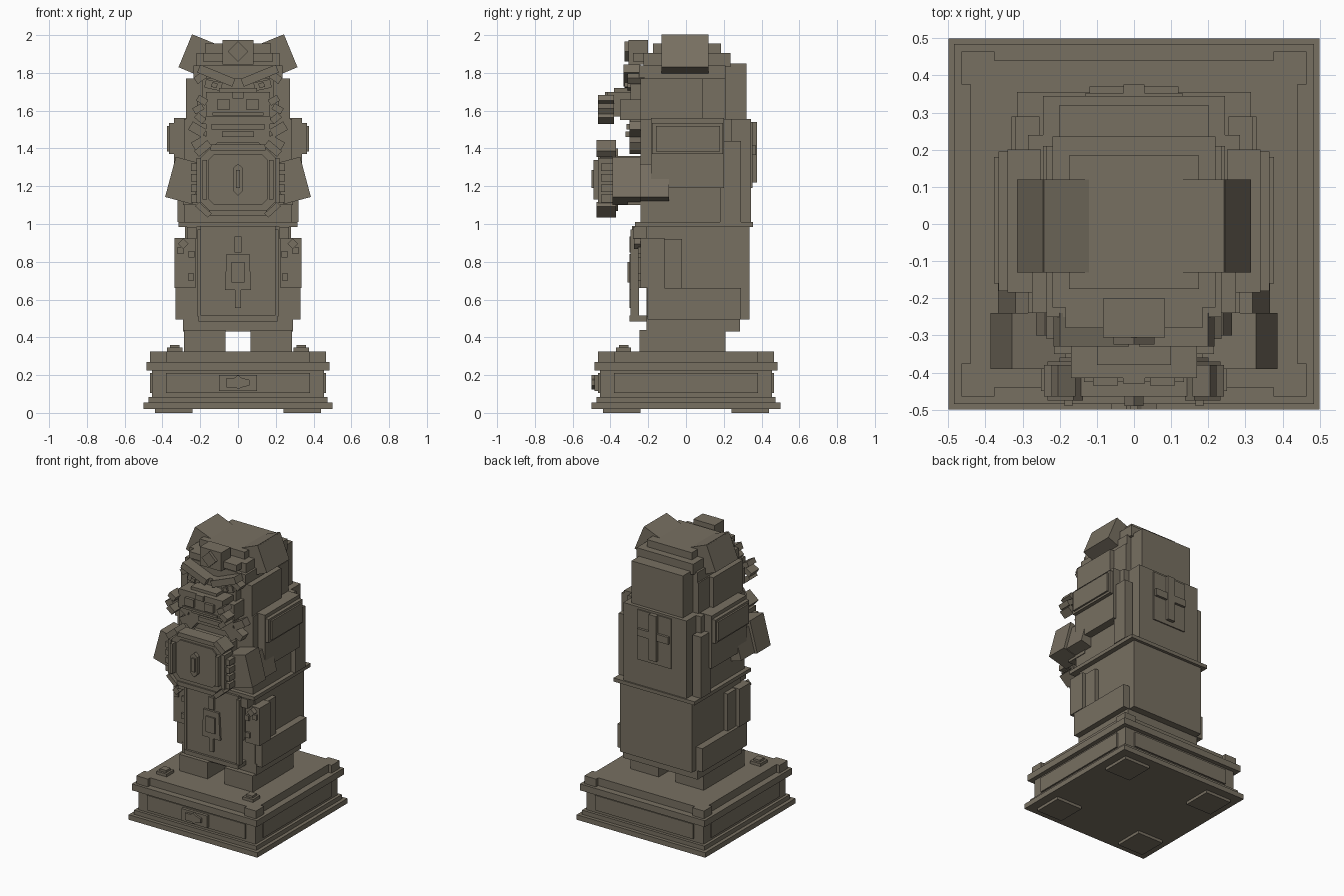
import bpy, math
from mathutils import Matrix, Vector

stone = bpy.data.materials.new("stone")
stone.diffuse_color = (0.185, 0.16, 0.12, 1)


def mesh_object(name, verts, faces):
    me = bpy.data.meshes.new(name)
    me.from_pydata(verts, [], faces)
    me.materials.append(stone)
    ob = bpy.data.objects.new(name, me)
    bpy.context.collection.objects.link(ob)
    return ob


def prism(name, outline, y0, y1):
    """Outline in x, z (counter-clockwise from the front) extruded from y0 (front) to y1 (back)."""
    n = len(outline)
    verts = [(x, y0, z) for x, z in outline] + [(x, y1, z) for x, z in outline]
    faces = [tuple(range(n)), tuple(range(2 * n - 1, n - 1, -1))]
    faces += [(i, i + n, (i + 1) % n + n, (i + 1) % n) for i in range(n)]
    return mesh_object(name, verts, faces)


def box(name, x0, x1, y0, y1, z0, z1):
    return prism(name, [(x0, z0), (x1, z0), (x1, z1), (x0, z1)], y0, y1)


def cbox(name, hx, y0, y1, z0, z1):
    return box(name, -hx, hx, y0, y1, z0, z1)


def slab(name, h, z0, z1):
    return cbox(name, h, -h, h, z0, z1)


def mirror_x(outline):
    return [(-x, z) for x, z in reversed(outline)]


def pair_prism(name, outline, y0, y1):
    prism("right_" + name, outline, y0, y1)
    prism("left_" + name, mirror_x(outline), y0, y1)


def pair(name, x0, x1, y0, y1, z0, z1):
    pair_prism(name, [(x0, z0), (x1, z0), (x1, z1), (x0, z1)], y0, y1)


def pair_tilted(name, cx, cz, w, h, deg, y0, y1):
    """Mirrored boxes turned about the front-back axis (positive = counter-clockwise on the right)."""
    rot = Matrix.Rotation(math.radians(deg), 2)
    pts = [Vector((cx, cz)) + rot @ Vector((sx * w / 2, sz * h / 2))
           for sx, sz in ((-1, -1), (1, -1), (1, 1), (-1, 1))]
    pair_prism(name, [tuple(p) for p in pts], y0, y1)


def chamfered(hx, z0, z1, c):
    return [(-hx + c, z0), (hx - c, z0), (hx, z0 + c), (hx, z1 - c),
            (hx - c, z1), (-hx + c, z1), (-hx, z1 - c), (-hx, z0 + c)]


# Pedestal
slab("plinth_bottom", 0.5, 0.02, 0.055)
slab("plinth_step", 0.475, 0.055, 0.085)
slab("plinth_core", 0.455, 0.085, 0.225)
slab("plinth_cornice", 0.485, 0.225, 0.27)
slab("plinth_top", 0.44, 0.27, 0.325)
for s in (-1, 1):
    y0, y1 = sorted((s * 0.375, s * 0.465))
    pair("plinth_corner", 0.375, 0.465, y0, y1, 0.27, 0.325)
    f0, f1 = sorted((s * 0.24, s * 0.44))
    pair("plinth_foot", 0.24, 0.44, f0, f1, 0, 0.02)
cbox("plinth_panel_front_back", 0.38, -0.465, 0.465, 0.105, 0.21)
cbox("plinth_panel_sides", 0.465, -0.38, 0.38, 0.105, 0.21)
cbox("plinth_plaque", 0.1, -0.485, -0.45, 0.115, 0.2)
prism("plinth_emblem", [(-0.06, 0.135), (-0.01, 0.135), (0, 0.125), (0.02, 0.135), (0.06, 0.145),
                        (0.06, 0.175), (0.02, 0.185), (0, 0.2), (-0.02, 0.185), (-0.06, 0.185)], -0.5, -0.48)
pair("stud_base", 0.295, 0.375, -0.37, -0.29, 0.32, 0.345)
pair("stud_top", 0.31, 0.36, -0.355, -0.305, 0.345, 0.36)

# Legs and lower body
pair("foot", 0.065, 0.285, -0.245, 0.21, 0.325, 0.44)
cbox("hip_base", 0.29, -0.21, 0.285, 0.43, 0.51)
cbox("lower_body", 0.28, -0.21, 0.335, 0.495, 1.0)
cbox("lower_band", 0.33, -0.205, 0.29, 0.495, 0.66)
cbox("belt", 0.315, -0.27, 0.355, 0.985, 1.01)

# Apron with hanging ornament
cbox("apron", 0.2, -0.285, -0.25, 0.515, 0.99)
cbox("apron_backing", 0.2, -0.26, -0.2, 0.66, 0.99)
cbox("apron_hem", 0.21, -0.3, -0.2, 0.485, 0.515)
pair("apron_border", 0.195, 0.215, -0.295, -0.25, 0.51, 0.97)
prism("ornament_plate", [(-0.07, 0.65), (0.07, 0.65), (0.06, 0.84), (-0.06, 0.84)], -0.3, -0.28)
cbox("ornament_gem", 0.034, -0.31, -0.29, 0.69, 0.8)
cbox("ornament_tail", 0.017, -0.3, -0.28, 0.555, 0.65)
cbox("ornament_hook", 0.019, -0.3, -0.28, 0.85, 0.935)

# Lowered fists
pair("fist", 0.225, 0.335, -0.24, -0.115, 0.66, 0.925)
pair("wrist", 0.27, 0.31, -0.2, -0.02, 0.66, 0.92)
pair_tilted("fist_knob", 0.29, 0.895, 0.04, 0.04, 45, -0.275, -0.23)
for i, (x, z) in enumerate(((0.305, 0.86), (0.245, 0.84), (0.25, 0.72))):
    pair("knuckle_%d" % i, x - 0.016, x + 0.016, -0.255, -0.235, z - 0.018, z + 0.018)
pair("wrist_cap", 0.22, 0.27, -0.28, -0.17, 0.92, 0.985)

# Torso, shoulders and back
cbox("torso", 0.285, -0.24, 0.24, 1.0, 1.555)
cbox("torso_back", 0.245, 0.2, 0.345, 1.0, 1.555)
pair("back_pillar", 0.255, 0.32, 0.18, 0.29, 1.01, 1.44)
pair("shoulder", 0.25, 0.34, -0.185, 0.2, 1.19, 1.56)
pair("shoulder_pad", 0.33, 0.365, -0.18, 0.195, 1.37, 1.535)
pair("shoulder_plate", 0.36, 0.377, -0.16, 0.18, 1.385, 1.52)
cbox("back_panel", 0.13, 0.34, 0.353, 1.19, 1.54)
cbox("back_cross_bar", 0.12, 0.345, 0.37, 1.365, 1.415)
cbox("back_cross_post", 0.028, 0.345, 0.375, 1.22, 1.54)

# Raised arms
pair_tilted("forearm", 0.285, 1.23, 0.15, 0.22, 15, -0.39, -0.24)
pair_tilted("upper_arm", 0.27, 1.21, 0.15, 0.18, 15, -0.3, -0.09)
pair("cuff", 0.2, 0.29, -0.31, -0.15, 1.1, 1.18)

# Shield held on the chest
prism("shield", chamfered(0.2, 1.07, 1.4, 0.05), -0.455, -0.36)
prism("shield_face", chamfered(0.155, 1.1, 1.37, 0.03), -0.465, -0.45)
cbox("shield_support", 0.16, -0.4, -0.23, 1.1, 1.36)
cbox("shield_bottom_rim", 0.15, -0.465, -0.37, 1.045, 1.075)
cbox("shield_top_rim", 0.145, -0.465, -0.37, 1.39, 1.42)
pair("shield_side_rim", 0.195, 0.22, -0.465, -0.37, 1.11, 1.35)
pair("shield_strip", 0.165, 0.187, -0.49, -0.45, 1.13, 1.34)
pair_tilted("shield_lower_corner", 0.183, 1.075, 0.09, 0.03, 42, -0.475, -0.37)
pair_tilted("shield_upper_corner", 0.185, 1.4, 0.09, 0.04, -40, -0.475, -0.37)
prism("shield_gem", [(0, 1.15), (0.026, 1.175), (0.026, 1.295), (0, 1.32),
                     (-0.026, 1.295), (-0.026, 1.175)], -0.49, -0.45)
cbox("shield_gem_core", 0.011, -0.5, -0.48, 1.19, 1.285)
for i in range(4):
    pair("finger_%d" % i, 0.215, 0.25, -0.45, -0.38, 1.115 + i * 0.055, 1.155 + i * 0.055)

# Jaw, mane and mouth
cbox("jaw", 0.17, -0.3, -0.2, 1.43, 1.57)
cbox("mouth", 0.085, -0.32, -0.28, 1.46, 1.49)
cbox("upper_lip", 0.14, -0.315, -0.28, 1.5, 1.53)
for i, (x, z, a) in enumerate(((0.215, 1.5, 30), (0.2, 1.43, -30), (0.15, 1.42, -50))):
    pair_tilted("mane_%d" % i, x, z, 0.085, 0.05, a, -0.3, -0.2)

# Head and stepped cap
cbox("head", 0.275, -0.24, 0.09, 1.53, 1.77)
cbox("head_back", 0.245, 0.05, 0.21, 1.53, 1.77)
cbox("face", 0.19, -0.295, -0.2, 1.53, 1.77)
cbox("hood_back", 0.2, 0.15, 0.32, 1.55, 1.85)
cbox("cap_lower", 0.235, -0.25, 0.21, 1.77, 1.84)
cbox("cap_middle", 0.22, -0.225, 0.235, 1.83, 1.905)
cbox("cap_top", 0.175, -0.175, 0.185, 1.9, 1.955)
cbox("cap_visor", 0.185, -0.28, -0.2, 1.86, 1.905)
cbox("cap_badge", 0.083, -0.305, -0.2, 1.845, 1.975)
prism("cap_badge_diamond", [(0, 1.86), (0.055, 1.913), (0, 1.967), (-0.055, 1.913)], -0.325, -0.3)
pair_tilted("ear", 0.2, 1.887, 0.165, 0.185, 22, -0.13, 0.12)
# flip the ear tilt by giving it its own flared outer corner
pair_prism("ear_flare", [(0.22, 1.79), (0.315, 1.83), (0.245, 2.0), (0.155, 1.96)], -0.13, 0.12)

# Brows and eyes
pair_tilted("brow", 0.115, 1.785, 0.2, 0.045, 22, -0.33, -0.24)
pair_tilted("brow_tip", 0.2, 1.775, 0.06, 0.04, -35, -0.31, -0.22)
pair_tilted("eye", 0.13, 1.735, 0.09, 0.045, 12, -0.31, -0.27)
pair_tilted("pupil", 0.125, 1.735, 0.03, 0.025, 12, -0.325, -0.3)

# Muzzle with nostrils and whiskers
cbox("muzzle", 0.17, -0.415, -0.27, 1.57, 1.7)
cbox("muzzle_bridge", 0.1, -0.38, -0.27, 1.69, 1.72)
cbox("muzzle_rim", 0.135, -0.425, -0.4, 1.575, 1.59)
pair("nostril", 0.043, 0.11, -0.435, -0.41, 1.605, 1.66)
cbox("nose_tip", 0.03, -0.43, -0.4, 1.665, 1.7)
pair("cheek", 0.17, 0.215, -0.35, -0.23, 1.55, 1.66)
for i, (x, z, a) in enumerate(((0.19, 1.655, 30), (0.21, 1.61, -30), (0.2, 1.56, 40))):
    pair_tilted("whisker_%d" % i, x, z, 0.055, 0.035, a, -0.465, -0.38)
